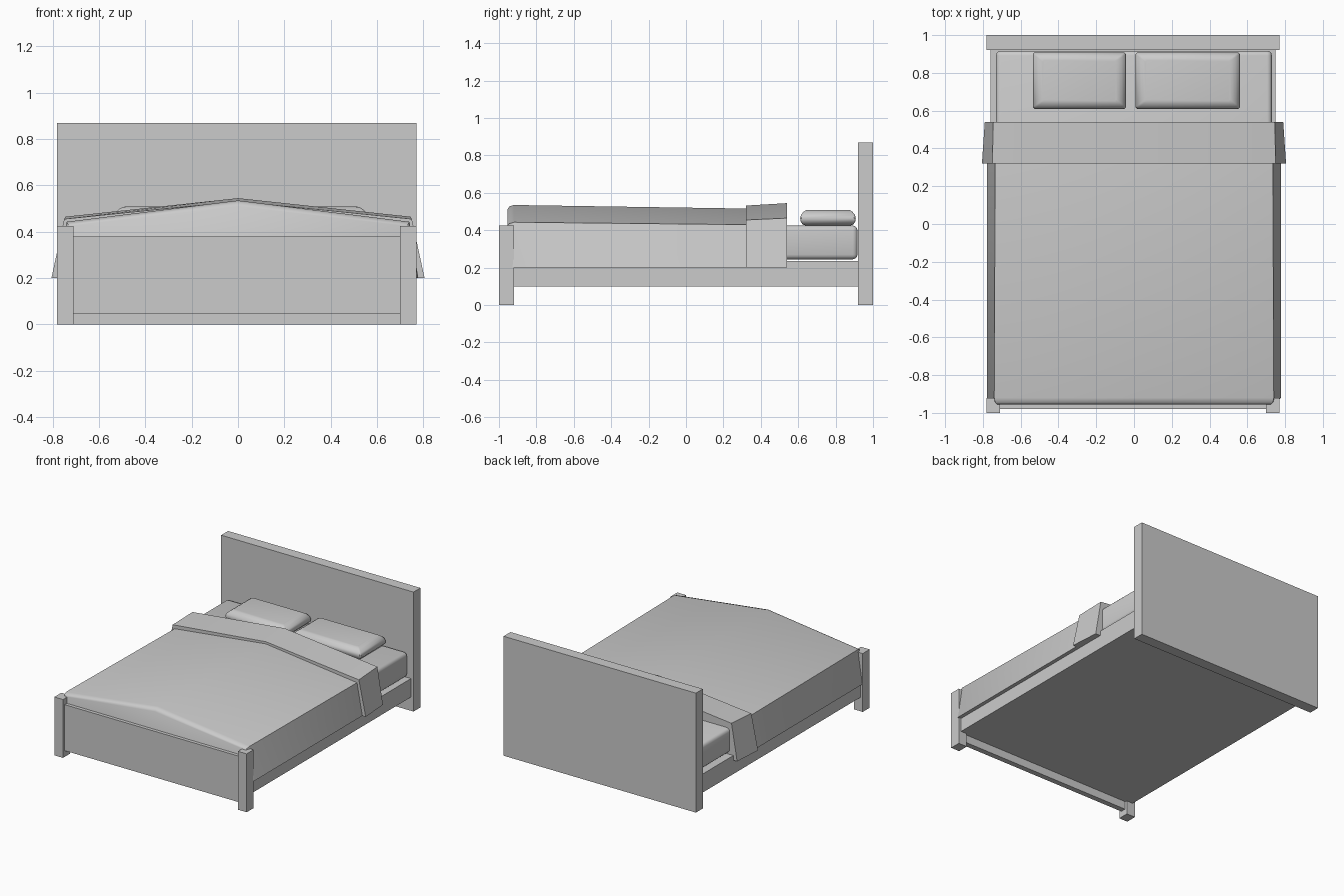
import bpy, bmesh
from math import radians

if "Cube" in bpy.data.objects:
    bpy.data.objects.remove(bpy.data.objects["Cube"])


def finish(name, bm, smooth=False):
    bmesh.ops.recalc_face_normals(bm, faces=bm.faces[:])
    me = bpy.data.meshes.new(name)
    bm.to_mesh(me)
    bm.free()
    ob = bpy.data.objects.new(name, me)
    bpy.context.collection.objects.link(ob)
    if smooth:
        bpy.ops.object.select_all(action='DESELECT')
        ob.select_set(True)
        bpy.context.view_layer.objects.active = ob
        bpy.ops.object.shade_smooth_by_angle(angle=radians(40))
    return ob


def box(name, x, y, z, bevel=0):
    bm = bmesh.new()
    bmesh.ops.create_cube(bm, size=1)
    for v in bm.verts:
        for i, (a, b) in enumerate((x, y, z)):
            v.co[i] = a if v.co[i] < 0 else b
    if bevel:
        bmesh.ops.bevel(bm, geom=bm.edges[:], offset=bevel, segments=3,
                        profile=0.5, affect='EDGES')
    return finish(name, bm, bevel > 0)


def loft(name, rings):
    """Closed skin through a row of matching point rings."""
    bm = bmesh.new()
    rows = [[bm.verts.new(p) for p in ring] for ring in rings]
    n = len(rows[0])
    for a, b in zip(rows, rows[1:]):
        for i in range(n):
            j = (i + 1) % n
            bm.faces.new((a[i], a[j], b[j], b[i]))
    bm.faces.new(rows[0])
    bm.faces.new(rows[-1])
    return finish(name, bm, True)


def cover(name, sections):
    """Bedding draped over a ridge: y, hem half width, edge half width, edge z, ridge z."""
    loft(name, [[(-hem, y, 0.2), (-edge, y, ze), (0, y, zr), (edge, y, ze), (hem, y, 0.2)]
                for y, hem, edge, ze, zr in sections])


def pillow(name, x0, x1, y0, y1):
    # inset from the outline at each height
    levels = [(0.424, .04), (0.432, .016), (0.448, .003), (0.465, 0),
              (0.482, .006), (0.498, .022), (0.507, .038), (0.509, .052)]
    rings = []
    for z, d in levels:
        c = 0.008  # clipped corners
        a, b, e, f = x0 + d, x1 - d, y0 + d * .8, y1 - d * .8
        rings.append([(a + c, e, z), (b - c, e, z), (b, e + c, z), (b, f - c, z),
                      (b - c, f, z), (a + c, f, z), (a, f - c, z), (a, e + c, z)])
    loft(name, rings)


# frame
box("headboard", (-.78, .77), (.92, 1), (0, .87))
for side, x in (("left", (-.78, -.71)), ("right", (.70, .77))):
    box(f"foot_post_{side}", x, (-1, -.92), (0, .425))
box("footboard_panel", (-.71, .70), (-.98, -.94), (.045, .38))
box("bed_base", (-.76, .75), (-.935, .92), (.10, .235))

# bedding
box("mattress", (-.73, .73), (-.93, .917), (.245, .425), bevel=.025)
cover("blanket", [(-.955, .735, .725, .425, .51), (-.945, .755, .735, .435, .527),
                  (-.92, .777, .74, .443, .535), (.32, .778, .735, .43, .516)])
cover("blanket_fold", [(.32, .805, .75, .455, .532), (.54, .79, .745, .465, .545)])

# pillows
pillow("pillow_left", -.535, -.043, .61, .908)
pillow("pillow_right", .008, .56, .61, .908)
